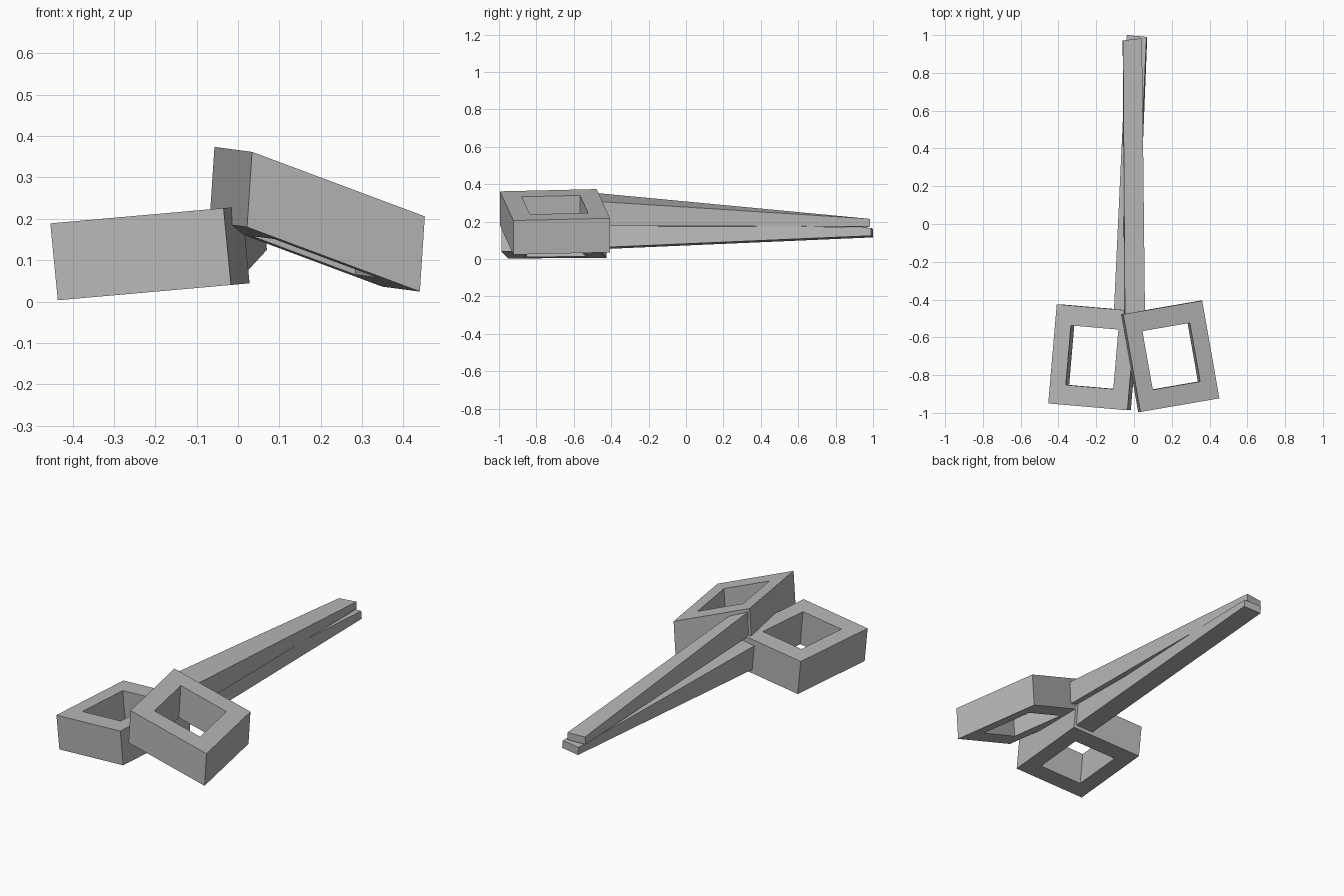
import bpy
from mathutils import Vector

if "Cube" in bpy.data.objects:
    bpy.data.objects.remove(bpy.data.objects["Cube"])

grey = bpy.data.materials.new("grey")
grey.diffuse_color = (0.48, 0.48, 0.48, 1)
grey.use_nodes = True
grey.node_tree.nodes["Principled BSDF"].inputs["Base Color"].default_value = grey.diffuse_color


def add_object(name, verts, faces):
    mesh = bpy.data.meshes.new(name)
    mesh.from_pydata(verts, [], faces)
    mesh.materials.append(grey)
    mesh.update()
    bpy.context.collection.objects.link(bpy.data.objects.new(name, mesh))


def handle(name, corner, width, depth, up):
    """Slanted square block with a square hole right through it."""
    o, w, d, u = map(Vector, (corner, width, depth, up))
    verts = []
    for h in (0, 1):
        for lo, hi in ((0, 1), (0.2, 0.8)):
            for a, b in ((lo, lo), (hi, lo), (hi, hi), (lo, hi)):
                verts.append(o + w * a + d * b + u * h)
    # indices: 0-3 outer bottom, 4-7 inner bottom, 8-11 outer top, 12-15 inner top
    faces = []
    for i in range(4):
        j = (i + 1) % 4
        faces += [(i, j, 8 + j, 8 + i),            # outer wall
                  (4 + j, 4 + i, 12 + i, 12 + j),  # hole wall
                  (8 + i, 8 + j, 12 + j, 12 + i),  # top rim
                  (j, i, 4 + i, 4 + j)]            # bottom rim
    add_object(name, verts, faces)


def blade(name, base, tip):
    """Tapered bar; each end is bottom left, bottom right, top right, top left."""
    faces = [(0, 1, 2, 3), (7, 6, 5, 4)]
    for i in range(4):
        j = (i + 1) % 4
        faces.append((j, i, 4 + i, 4 + j))
    add_object(name, base + tip, faces)


# Finger loops
handle("left_handle", (-0.436, -0.95, 0.003),
       (0.419, -0.036, 0.037), (0.045, 0.525, 0.004), (-0.018, 0, 0.186))
handle("right_handle", (0.022, -0.995, 0.18),
       (0.418, 0.072, -0.156), (-0.091, 0.517, 0.012), (0.012, 0, 0.182))

# Crossing blades
blade("lower_blade",
      [(-0.092, -0.455, 0.053), (0.012, -0.463, 0.062),
       (0.0, -0.463, 0.2), (-0.106, -0.455, 0.19)],
      [(-0.034, 1.0, 0.116), (0.07, 0.99, 0.125),
       (0.066, 0.99, 0.167), (-0.038, 1.0, 0.16)])
blade("upper_blade",
      [(-0.052, -0.48, 0.218), (0.052, -0.462, 0.177),
       (0.058, -0.46, 0.307), (-0.048, -0.478, 0.353)],
      [(-0.06, 0.97, 0.17), (0.042, 0.983, 0.175),
       (0.042, 0.983, 0.215), (-0.058, 0.972, 0.212)])
